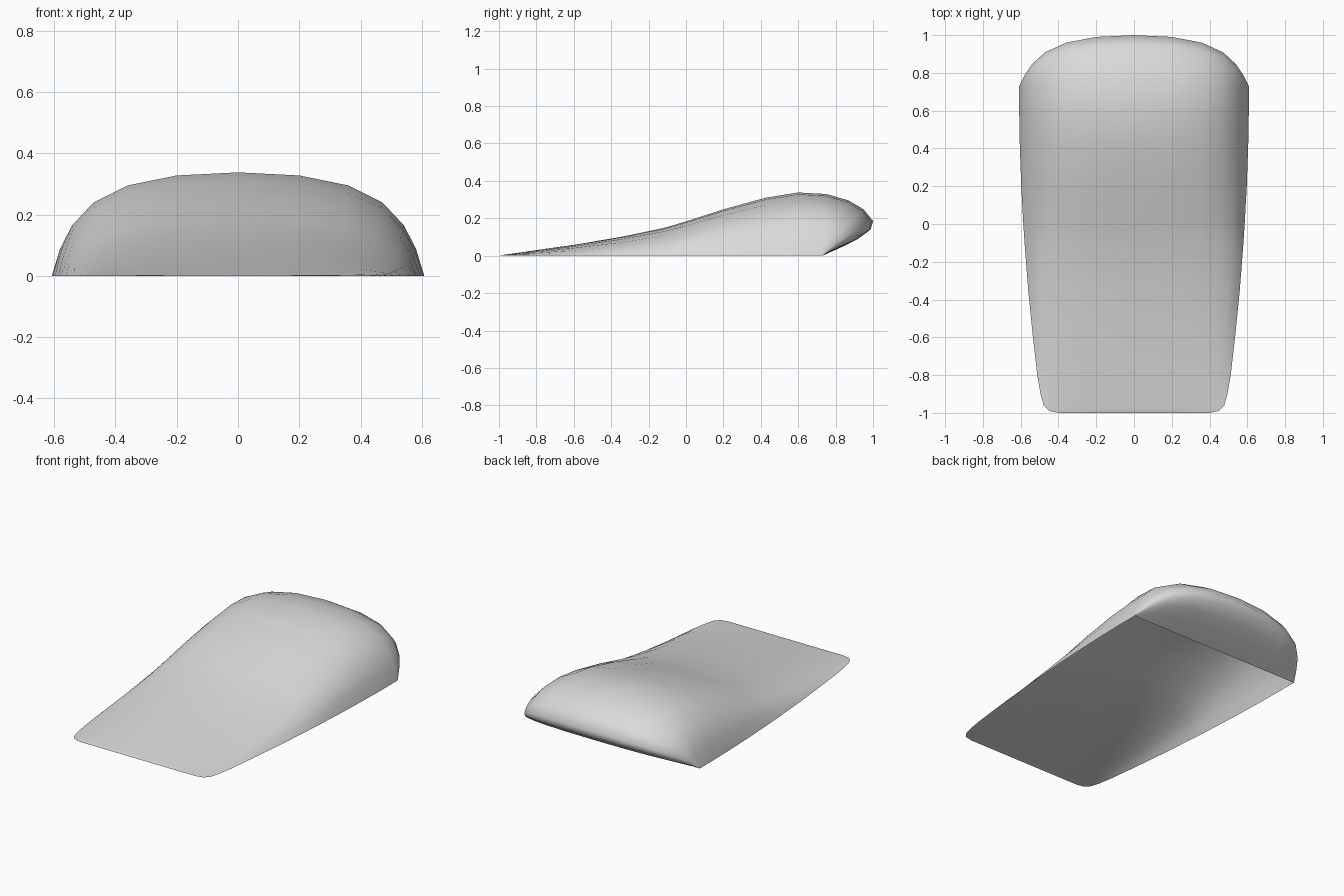
import bpy
import bmesh

cube = bpy.data.objects.get("Cube")
if cube:
    bpy.data.objects.remove(cube, do_unlink=True)

# Single matte grey
grey = bpy.data.materials.new("light_grey")
grey.use_nodes = True
grey.diffuse_color = (0.7, 0.7, 0.7, 1)
grey.node_tree.nodes["Principled BSDF"].inputs["Base Color"].default_value = (0.7, 0.7, 0.7, 1)

HEEL = 0.73   # rear edge of the open underside; the heel overhangs beyond it
WIDE = 0.608  # widest half width

# Centre profile from toe, over the top, round the heel: (y, z, half width)
stations = [
    (-1, 0, 0.40), (-0.99, 0.003, 0.45), (-0.96, 0.007, 0.478), (-0.9, 0.015, 0.495),
    (-0.8, 0.03, 0.512), (-0.6, 0.058, 0.535), (-0.35, 0.1, 0.56), (-0.12, 0.148, 0.578),
    (0, 0.183, 0.586), (0.2, 0.248, 0.597), (0.43, 0.311, 0.605), (0.6, 0.338, WIDE),
    (0.75, 0.33, WIDE), (0.87, 0.295, WIDE), (0.95, 0.247, WIDE), (1, 0.185, WIDE),
    (0.987, 0.14, WIDE), (0.92, 0.09, WIDE), (0.83, 0.045, WIDE), (HEEL, 0, WIDE),
]

# Domed cross-section: (fraction of half width, fraction of height), mirrored
half = [(0, 1), (0.33, 0.97), (0.59, 0.875), (0.775, 0.71), (0.89, 0.49), (0.955, 0.265), (1, 0)]
section = [(-a, b) for a, b in reversed(half[1:])] + half

# Sweep the section along the profile, leaving the shell open underneath
bm = bmesh.new()
rows = []
for y, z, w in stations:
    row = []
    for a, b in section:
        # The heel bulge fades towards the sides
        yy = HEEL + (y - HEEL) * b ** 1.2 if y > HEEL else y
        row.append(bm.verts.new((a * w, yy, z * b)))
    rows.append(row)
for r0, r1 in zip(rows, rows[1:]):
    for j in range(len(section) - 1):
        bm.faces.new((r0[j], r0[j + 1], r1[j + 1], r1[j])).smooth = True

mesh = bpy.data.meshes.new("domed_wedge_shell")
bm.to_mesh(mesh)
bm.free()
mesh.materials.append(grey)
shell = bpy.data.objects.new("domed_wedge_shell", mesh)
bpy.context.collection.objects.link(shell)
